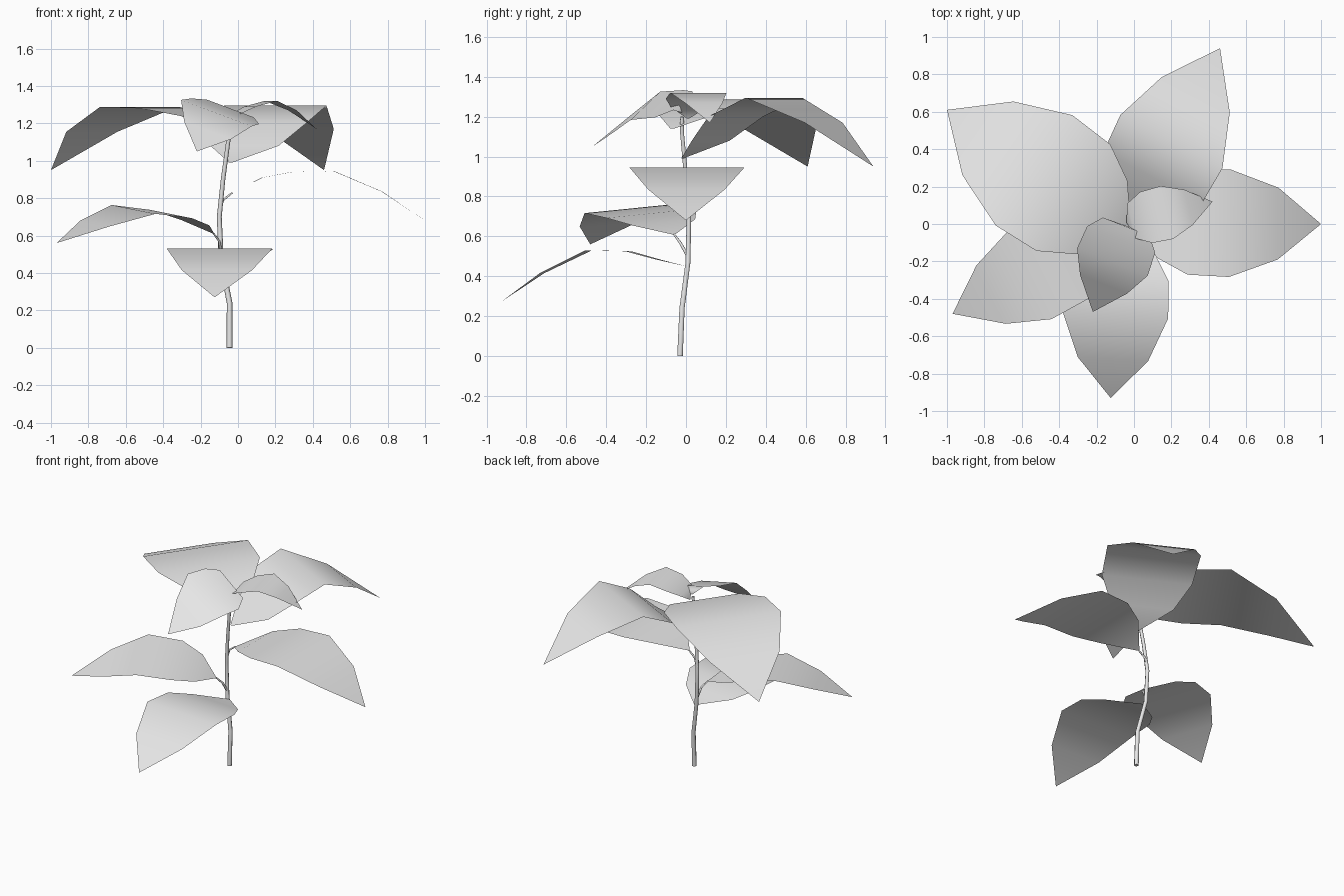
import bpy
import bmesh
from mathutils import Vector

cube = bpy.data.objects.get("Cube")
if cube:
    bpy.data.objects.remove(cube, do_unlink=True)

# One pale grey for the whole plant
grey = bpy.data.materials.new("pale_grey")
grey.use_nodes = True
grey.diffuse_color = (0.8, 0.8, 0.8, 1)
grey.node_tree.nodes["Principled BSDF"].inputs["Base Color"].default_value = (0.8, 0.8, 0.8, 1)

# Shared leaf shape: position along the midrib and half width at each rib
STATIONS = (0, 0.155, 0.31, 0.525, 0.777, 1)
HALF_WIDTHS = (0.008, 0.19, 0.275, 0.285, 0.19, 0)


def leaf(name, base, tip, width, heights, roll=0, stations=STATIONS):
    """Thin blade bent along its length; roll raises the side left of the axis."""
    base, tip = Vector(base), Vector(tip)
    axis = (tip - base).normalized()
    side = Vector((-axis.y, axis.x))
    bm = bmesh.new()
    rows = []
    for t, half, z in zip(stations, HALF_WIDTHS, heights):
        mid = base.lerp(tip, t)
        half *= width
        signs = (-1, 1) if half else (0,)
        rows.append([bm.verts.new((*(mid + side * half * s), z + roll * half * s))
                     for s in signs])
    for a, b in zip(rows, rows[1:]):
        bm.faces.new([a[1], a[0]] + b)
    bmesh.ops.recalc_face_normals(bm, faces=bm.faces)
    if sum(f.normal.z for f in bm.faces) < 0:
        bmesh.ops.reverse_faces(bm, faces=bm.faces)
    for f in bm.faces:
        f.smooth = True
    mesh = bpy.data.meshes.new(name)
    bm.to_mesh(mesh)
    bm.free()
    mesh.materials.append(grey)
    obj = bpy.data.objects.new(name, mesh)
    bpy.context.collection.objects.link(obj)


def stalk(name, points, thick, thin):
    """Tapered round stalk through the points."""
    curve = bpy.data.curves.new(name, "CURVE")
    curve.dimensions = "3D"
    curve.bevel_depth = 1
    curve.bevel_resolution = 1
    curve.use_fill_caps = True
    spline = curve.splines.new("POLY")
    spline.points.add(len(points) - 1)
    for i, p in enumerate(points):
        spline.points[i].co = (*p, 1)
        spline.points[i].radius = thick + (thin - thick) * i / (len(points) - 1)
    spline.use_smooth = True
    curve.materials.append(grey)
    obj = bpy.data.objects.new(name, curve)
    bpy.context.collection.objects.link(obj)


# Stem and leaf stalks
stalk("stem", [(-.045, -.03, 0), (-.045, -.02, .24), (-.09, .01, .47), (-.1, .015, .7),
               (-.08, 0, .9), (-.05, -.02, 1.12), (-.04, -.02, 1.2)], .016, .01)
stalk("right_leaf_stalk", [(-.1, .015, .73), (-.08, .015, .79), (-.03, .01, .83)], .009, .005)
stalk("left_leaf_stalk", [(-.09, .01, .5), (-.1, -.03, .57), (-.13, -.06, .61)], .009, .005)

# Lower leaves
leaf("front_leaf", (-.07, 0), (-.125, -.93), .99,
     (.45, .485, .525, .53, .415, .27))
leaf("left_leaf", (-.13, -.06), (-.97, -.48), .92,
     (.61, .67, .715, .74, .665, .56), roll=-.09, stations=(0, .12, .27, .51, .755, 1))
leaf("right_leaf", (-.03, .01), (1, 0), 1.01,
     (.83, .91, .94, .945, .835, .68))

# Upper large leaves
leaf("back_leaf", (-.04, -.02), (.46, .94), 1.08,
     (.99, 1.08, 1.2, 1.295, 1.17, .95), stations=(0, .15, .28, .48, .74, 1))
leaf("back_left_leaf", (-.02, -.07), (-1, .61), 1.26,
     (1.14, 1.24, 1.28, 1.287, 1.155, .95))

# Small crown leaves
leaf("crown_front_leaf", (-.04, -.01), (-.22, -.47), .71,
     (1.22, 1.28, 1.265, 1.255, 1.163, 1.05), roll=-.35, stations=(0, .01, .16, .42, .68, 1))
leaf("crown_right_leaf", (-.04, .01), (.42, .12), .51,
     (1.19, 1.25, 1.29, 1.32, 1.27, 1.17), stations=(0, .06, .23, .47, .72, 1))
